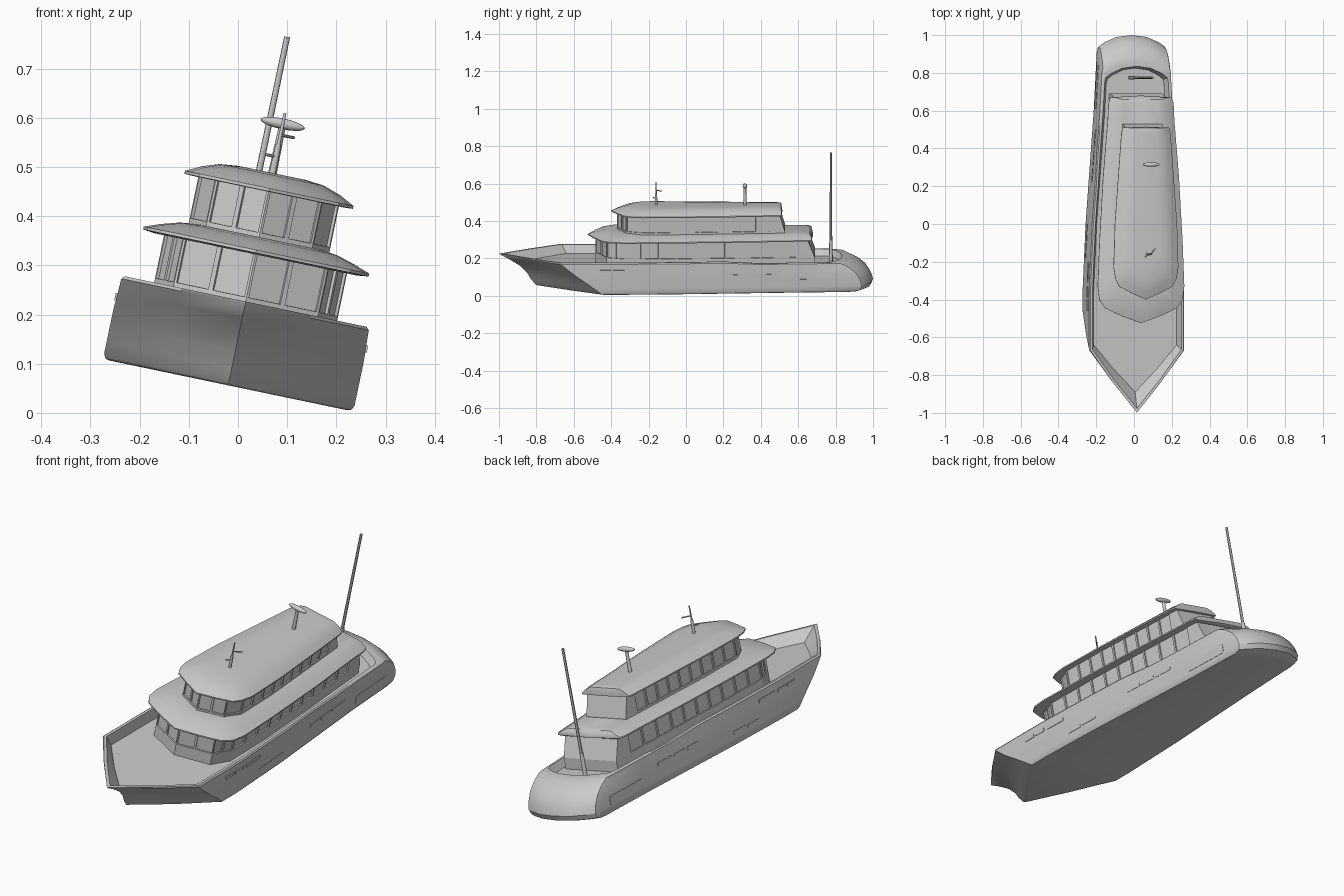
import bpy, bmesh, math
from mathutils import Matrix, Vector

if "Cube" in bpy.data.objects:
    bpy.data.objects.remove(bpy.data.objects["Cube"])

# the whole vessel heels to one side
HEEL = Matrix.Translation((-0.02, 0, 0.056)) @ Matrix.Rotation(math.radians(11.8), 4, 'Y')
grey = bpy.data.materials.new("hull grey")
grey.diffuse_color = (0.6, 0.6, 0.6, 1)
grey.use_nodes = True
grey.node_tree.nodes["Principled BSDF"].inputs["Base Color"].default_value = grey.diffuse_color


def finish(name, bm, angle=30):
    bmesh.ops.recalc_face_normals(bm, faces=bm.faces)
    me = bpy.data.meshes.new(name)
    bm.to_mesh(me)
    bm.free()
    me.materials.append(grey)
    ob = bpy.data.objects.new(name, me)
    bpy.context.collection.objects.link(ob)
    ob.matrix_world = HEEL
    bpy.ops.object.select_all(action='DESELECT')
    ob.select_set(True)
    bpy.context.view_layer.objects.active = ob
    bpy.ops.object.shade_smooth_by_angle(angle=math.radians(angle))
    return ob


def mirror(half):
    """Close a half outline that starts and ends on the centre line."""
    return half + [(-u, y) for u, y in half[-2:0:-1]]


def loft(rings):
    """Skin rings of 3D points, capped at both ends."""
    bm = bmesh.new()
    vs = [[bm.verts.new(p) for p in r] for r in rings]
    n = len(vs[0])
    for a, b in zip(vs, vs[1:]):
        for i in range(n):
            j = (i + 1) % n
            bm.faces.new((a[i], a[j], b[j], b[i]))
    bm.faces.new(vs[0])
    bm.faces.new(vs[-1])
    return bm


def level(half, w):
    return [(u, y, w) for u, y in mirror(half)]


# ---- hull: stacked plan outlines, raked bow and rounded stern
def beam(y):
    pts = [(-1, .26), (-.35, .26), (0, .244), (.3, .222), (.6, .2), (.9, .184), (1.1, .18)]
    for (a, p), (b, q) in zip(pts, pts[1:]):
        if a <= y <= b:
            return p + (q - p) * (y - a) / (b - a)


def hull_ring(w, bow, corner, stern, inset=0.0, sheer=0.0):
    half = [(0, bow), (.52 * (beam(-.5) - inset), bow + (corner - bow) * .49)]
    half += [(beam(y) - inset, y) for y in (corner, -.35, 0, .2, .4, .6, stern - .085)]
    tail = beam(stern - .085) - inset
    half += [(tail * .97, stern - .06), (tail * .8, stern - .038), (tail * .45, stern - .01), (0, stern)]
    return [(u, y, w - sheer * min(1, max(0, (y - .2) / .2))) for u, y in mirror(half)]


finish("hull", loft([
    hull_ring(0, -.79, -.44, .93, .012),
    hull_ring(.003, -.80, -.45, .965, .004),
    hull_ring(.012, -.81, -.46, .99),
    hull_ring(.035, -.83, -.49, 1.0),
    hull_ring(.07, -.85, -.54, .99),
    hull_ring(.105, -.885, -.59, .968),
    hull_ring(.14, -.94, -.635, .93, .002, .004),
    hull_ring(.168, -.992, -.668, .885, .003, .010),
    hull_ring(.174, -.998, -.67, .86, .009, .012),
    hull_ring(.174, -.975, -.665, .835, .02, .012),
    hull_ring(.128, -.89, -.64, .825, .036),
]))


# ---- deckhouses: walls split into panels, with recessed windows
def panels(corners, counts):
    half = []
    for (a, b), n in zip(zip(corners, corners[1:]), counts):
        for k in range(n):
            t = k / n
            half.append((a[0] + (b[0] - a[0]) * t, a[1] + (b[1] - a[1]) * t))
    return half + [corners[-1]]


def deckhouse(name, corners, counts, base, sill, top, lean, last):
    half = panels(corners, counts)
    back = corners[-1][1]
    upper = [(u, y - lean if y > back - .01 else y) for u, y in half]
    bm = loft([level(half, base), level(half, sill), level(upper, top)])
    bm.normal_update()
    bmesh.ops.recalc_face_normals(bm, faces=bm.faces)
    glass = [f for f in bm.faces if abs(f.normal.z) < .5
             and f.calc_center_median().z > (sill + top) / 2 - .005
             and f.calc_center_median().y < last]
    bmesh.ops.inset_individual(bm, faces=glass, thickness=.007, depth=0)
    bmesh.ops.inset_individual(bm, faces=glass, thickness=.0005, depth=-.006)
    finish(name, bm, 15)


deckhouse("main_deckhouse",
          [(0, -.485), (.15, -.425), (.19, -.33), (.185, -.05), (.165, .3), (.14, .69), (0, .69)],
          (2, 2, 3, 4, 4, 1), .12, .178, .278, .04, .55)
deckhouse("upper_deckhouse",
          [(0, -.37), (.11, -.32), (.146, -.24), (.14, 0), (.105, .53), (0, .53)],
          (2, 1, 3, 7, 1), .28, .312, .408, .03, .46)


# ---- overhanging roofs
def roof(name, outline, steps, cy, back):
    """Each step: height, side scale, lengthwise scale about cy, rear edge shift."""
    rings = []
    for w, su, sy, shift in steps:
        half = [(u * su, (cy + (y - cy) * sy) if y < cy else min(y, back - shift)) for u, y in outline]
        rings.append(level(half, w))
    finish(name, loft(rings), 25)


roof("main_roof",
     [(0, -.525), (.11, -.485), (.195, -.445), (.225, -.40), (.234, -.33), (.225, -.1),
      (.205, .25), (.18, .55), (.176, .64), (.165, .67), (0, .68)],
     [(.272, .9, .93, .01), (.275, 1, 1, 0), (.281, 1, 1, 0),
      (.293, .86, .93, .01), (.304, .70, .83, .02), (.308, .55, .75, .03)], 0, .68)
roof("upper_roof",
     [(0, -.40), (.08, -.365), (.145, -.33), (.165, -.29), (.175, -.23), (.168, 0),
      (.15, .25), (.133, .48), (.125, .51), (0, .515)],
     [(.402, .9, .94, .01), (.403, 1, 1, 0), (.409, 1, 1, 0),
      (.425, .82, .9, .003), (.437, .62, .78, .008), (.441, .4, .55, .02)], 0, .515)


# ---- rods for mast, radar and aerial
def rods(name, parts):
    bm = bmesh.new()
    for a, b, r1, r2 in parts:
        a, b = Vector(a), Vector(b)
        d = b - a
        m = Matrix.Translation((a + b) / 2) @ d.to_track_quat('Z', 'Y').to_matrix().to_4x4()
        bmesh.ops.create_cone(bm, cap_ends=True, segments=12, radius1=r1, radius2=r2,
                              depth=d.length, matrix=m)
    return finish(name, bm)


rods("stern_mast", [((-.0275, .775, .11), (-.0275, .775, .24), .010, .009),
                    ((-.0275, .775, .23), (-.0275, .775, .718), .007, .006)])
rods("radar_post", [((0, .315, .43), (0, .315, .54), .009, .007)])
rods("signal_aerial", [((0, -.16, .43), (0, -.16, .50), .007, .006),
                       ((0, -.16, .49), (0, -.16, .565), .004, .003),
                       ((0, -.16, .52), (.028, -.13, .52), .003, .003),
                       ((0, -.16, .475), (-.02, -.175, .475), .003, .003)])
bm = bmesh.new()
bmesh.ops.create_uvsphere(bm, u_segments=20, v_segments=10, radius=1,
                          matrix=Matrix.Translation((0, .315, .543)) @ Matrix.Diagonal((.046, .012, .011, 1)))
finish("radar_scanner", bm)


# ---- thin plates on the hull sides: portlights and the stern hatch
def plates(name, spans):
    bm = bmesh.new()
    for y0, y1, w0, w1 in spans:
        for s in (-1, 1):
            a = Vector((s * beam(y0), y0, 0))
            b = Vector((s * beam(y1), y1, 0))
            vs = [bm.verts.new((p.x + s * o, p.y, w)) for o in (-.003, .002)
                  for p, w in ((a, w0), (b, w0), (b, w1), (a, w1))]
            for q in ((0, 1, 2, 3), (4, 5, 6, 7), (0, 1, 5, 4), (1, 2, 6, 5), (2, 3, 7, 6), (3, 0, 4, 7)):
                bm.faces.new([vs[i] for i in q])
    finish(name, bm)


plates("portlights", [(-.46, -.40, .122, .137), (-.39, -.33, .122, .137), (-.31, -.20, .122, .137),
                      (-.18, -.10, .048, .060), (-.09, 0, .052, .064),
                      (.22, .30, .090, .105), (.31, .39, .090, .105), (.40, .50, .090, .105)])
plates("stern_hatch", [(.61, .84, .035, .075)])
